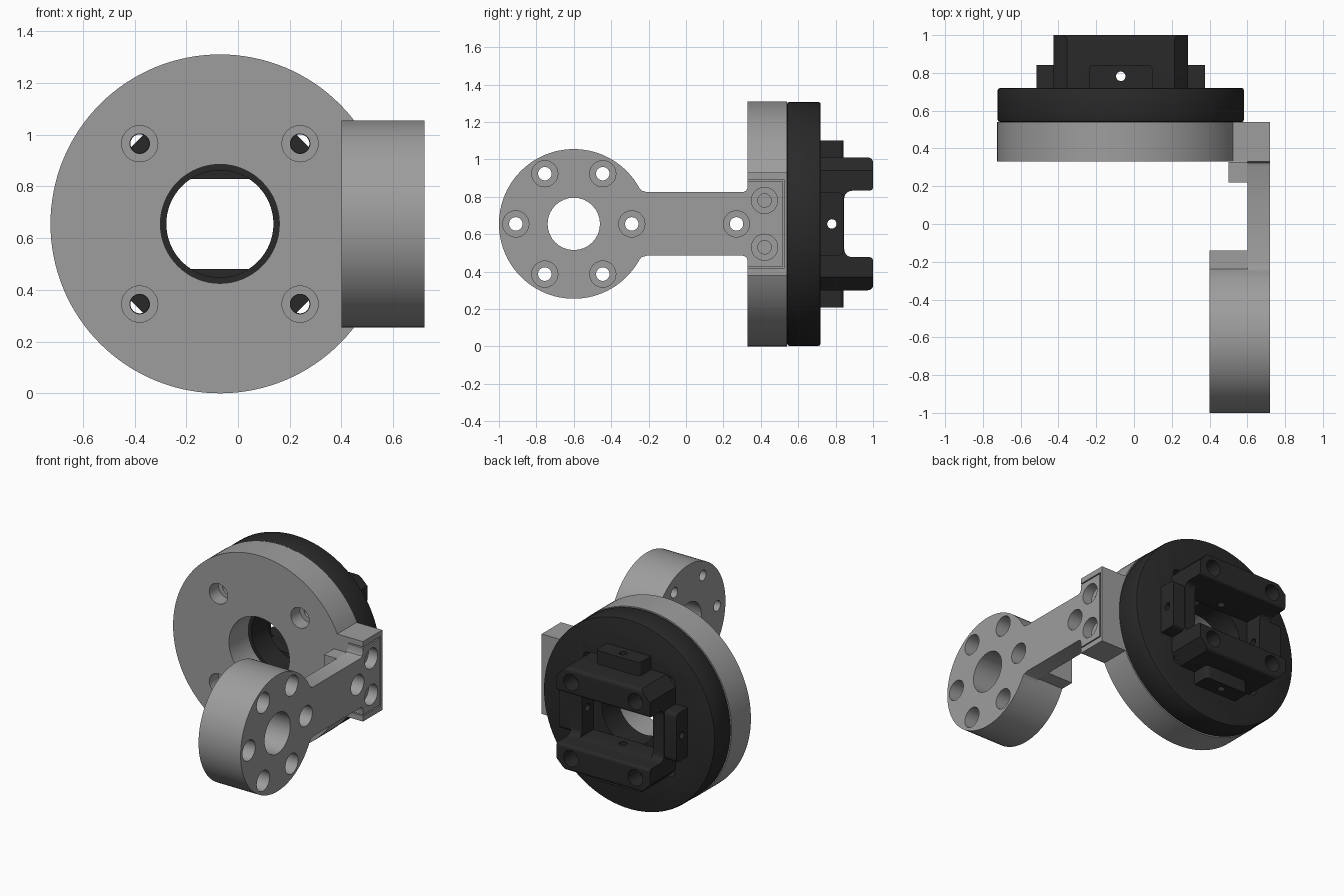
import bpy, bmesh, math
from mathutils import Vector

if "Cube" in bpy.data.objects:
    bpy.data.objects.remove(bpy.data.objects["Cube"])

CX, CZ = -0.07, 0.655          # axis of the round plates
HY = -0.60                     # axis of the hub on the arm


def material(name, v):
    m = bpy.data.materials.new(name)
    m.diffuse_color = (v, v, v, 1)
    m.use_nodes = True
    m.node_tree.nodes["Principled BSDF"].inputs["Base Color"].default_value = m.diffuse_color
    return m


GREY = material("machined_grey", 0.34)
DARK = material("dark_plastic", 0.022)


def circle(u, v, r, n=48):
    return [(u + r * math.cos(2 * math.pi * i / n), v + r * math.sin(2 * math.pi * i / n)) for i in range(n)]


def rect(u0, u1, v0, v1):
    return [(u0, v0), (u1, v0), (u1, v1), (u0, v1)]


def rounded(pts):
    """Points are (u, v, corner radius)."""
    out = []
    for i, (u, v, r) in enumerate(pts):
        p = Vector((u, v))
        if r == 0:
            out.append((u, v))
            continue
        a = p + (Vector(pts[i - 1][:2]) - p).normalized() * r
        b = p + (Vector(pts[(i + 1) % len(pts)][:2]) - p).normalized() * r
        for k in range(6):
            t = k / 5
            q = a * (1 - t) ** 2 + p * 2 * t * (1 - t) + b * t * t
            out.append((q.x, q.y))
    return out


def prism(name, pts, axis, a, b, mat=None):
    """Extrude a profile along an axis: x uses (y,z), y uses (x,z), z uses (x,y)."""
    place = {'x': lambda u, v, w: (w, u, v),
             'y': lambda u, v, w: (u, w, v),
             'z': lambda u, v, w: (u, v, w)}[axis]
    bm = bmesh.new()
    lo = [bm.verts.new(place(u, v, a)) for u, v in pts]
    hi = [bm.verts.new(place(u, v, b)) for u, v in pts]
    bm.faces.new(lo)
    bm.faces.new(hi)
    n = len(pts)
    for i in range(n):
        j = (i + 1) % n
        bm.faces.new((lo[i], lo[j], hi[j], hi[i]))
    bmesh.ops.recalc_face_normals(bm, faces=bm.faces)
    me = bpy.data.meshes.new(name)
    bm.to_mesh(me)
    bm.free()
    ob = bpy.data.objects.new(name, me)
    bpy.context.collection.objects.link(ob)
    if mat:
        me.materials.append(mat)
    return ob


def apply(ob, mod):
    bpy.context.view_layer.objects.active = ob
    bpy.ops.object.modifier_apply(modifier=mod.name)


def boolean(ob, others, op='DIFFERENCE'):
    for o in others:
        m = ob.modifiers.new("bool", 'BOOLEAN')
        m.operation, m.object, m.solver = op, o, 'EXACT'
        apply(ob, m)
        bpy.data.objects.remove(o, do_unlink=True)


def drill(axis, u, v, r, a, b):
    return prism("cutter", circle(u, v, r, 32), axis, a, b)


def smooth(ob):
    bpy.ops.object.select_all(action='DESELECT')
    ob.select_set(True)
    bpy.context.view_layer.objects.active = ob
    bpy.ops.object.shade_smooth_by_angle(angle=math.radians(30))


SIGNS = [(sx, sz) for sx in (-1, 1) for sz in (-1, 1)]

# Grey round plate with the square lug for the arm in one outline
R, LUG = 0.655, 0.275
a0 = math.asin(LUG / R)
outline = [(CX + R * math.cos(t), CZ + R * math.sin(t))
           for t in (a0 + (2 * math.pi - 2 * a0) * i / 110 for i in range(111))]
outline += [(0.72, CZ - LUG), (0.72, CZ + LUG)]
plate = prism("mounting_plate", outline, 'y', 0.33, 0.54, GREY)
cuts = [prism("cutter", circle(CX, CZ, 0.23, 64), 'y', 0.2, 0.7),
        prism("cutter", rect(0.30, 0.523, CZ - 0.238, CZ + 0.238), 'x', 0.61, 0.8)]
for sx, sz in SIGNS:
    cuts += [drill('y', CX + sx * 0.31, CZ + sz * 0.31, 0.07, 0.2, 0.43),
             drill('y', CX + sx * 0.31, CZ + sz * 0.31, 0.038, 0.4, 0.7)]
boolean(plate, cuts)
smooth(plate)

# Arm: hub, flat bar with flared end, and the two bosses behind the bar
arm = prism("arm", circle(HY, CZ, 0.40, 96), 'x', 0.40, 0.72, GREY)
half = [(-0.35, 0.17), (-0.257, 0.2), (-0.237, 0.178), (-0.21, 0.17), (0.305, 0.17),
        (0.322, 0.177), (0.33, 0.195), (0.33, 0.23), (0.515, 0.23)]
bar = [(y, CZ + z) for y, z in half] + [(y, CZ - z) for y, z in reversed(half)]
boolean(arm, [prism("bar", bar, 'x', 0.60, 0.72, GREY),
              prism("hub_boss", rect(-0.4, -0.14, CZ - 0.168, CZ + 0.168), 'x', 0.40, 0.65, GREY),
              prism("end_boss", rect(0.22, 0.328, CZ - 0.168, CZ + 0.168), 'x', 0.50, 0.65, GREY)],
        'UNION')
cuts = [drill('x', HY, CZ, 0.14, 0.2, 0.9)]
for i in range(6):
    t = math.pi * i / 3
    y, z = HY + 0.31 * math.cos(t), CZ + 0.31 * math.sin(t)
    cuts += [drill('x', y, z, 0.07, 0.52, 0.9), drill('x', y, z, 0.036, 0.2, 0.6)]
cuts += [drill('x', 0.27, CZ, 0.07, 0.62, 0.9), drill('x', 0.27, CZ, 0.036, 0.2, 0.7)]
for s in (-1, 1):
    cuts += [drill('x', 0.42, CZ + s * 0.125, 0.07, 0.65, 0.9),
             drill('x', 0.42, CZ + s * 0.125, 0.036, 0.615, 0.7)]
boolean(arm, cuts)
smooth(arm)

# Dark round flange with softened rims
flange = prism("flange", circle(CX, CZ, 0.652, 112), 'y', 0.54, 0.72, DARK)
bev = flange.modifiers.new("rim", 'BEVEL')
bev.width, bev.segments, bev.limit_method, bev.angle_limit = 0.012, 2, 'ANGLE', math.radians(60)
apply(flange, bev)
cuts = [prism("cutter", circle(CX, CZ, 0.207, 64), 'y', 0.4, 0.9)]
cuts += [drill('y', CX + sx * 0.31, CZ + sz * 0.31, 0.036, 0.4, 0.9) for sx, sz in SIGNS]
boolean(flange, cuts)
smooth(flange)

# Rear socket: channelled profile trimmed by a square with chamfered corners
W, N = 0.355, 0.178
channel = rounded([(0.715, CZ - W, 0), (1.0, CZ - W, 0.03), (1.0, CZ - N, 0.02), (0.845, CZ - N, 0.05),
                   (0.845, CZ + N, 0.05), (1.0, CZ + N, 0.02), (1.0, CZ + W, 0.03), (0.715, CZ + W, 0)])
socket = prism("rear_socket", channel, 'x', CX - 0.5, CX + 0.5, DARK)
C = W - 0.07
octagon = [(W, -C), (W, C), (C, W), (-C, W), (-W, C), (-W, -C), (-C, -W), (C, -W)]
boolean(socket, [prism("trim", [(CX + x, CZ + z) for x, z in octagon], 'y', 0.5, 1.2, DARK)], 'INTERSECT')

# Four tabs around the socket
tabs = []
for s in (-1, 1):
    for axis, c, other in (('z', CX, CZ), ('x', CZ, CX)):
        ends = sorted((other + s * 0.31, other + s * 0.447))
        if axis == 'z':
            pts = rounded([(c - 0.168, 0.717, 0), (c + 0.168, 0.717, 0),
                           (c + 0.168, 0.843, 0.03), (c - 0.168, 0.843, 0.03)])
        else:
            pts = rounded([(0.717, c - 0.168, 0), (0.843, c - 0.168, 0.03),
                           (0.843, c + 0.168, 0.03), (0.717, c + 0.168, 0)])
        tabs.append(prism("tab", pts, axis, *ends, DARK))
boolean(socket, tabs, 'UNION')

# Inner pocket, cross holes through the tabs and corner screw recesses
cuts = [prism("cutter", rect(CX - 0.27, CX + 0.27, CZ - 0.174, CZ + 0.174), 'y', 0.6, 1.2),
        drill('x', 0.78, CZ, 0.025, CX - 0.8, CX + 0.8),
        drill('z', CX, 0.782, 0.025, CZ - 0.8, CZ + 0.8)]
for sx, sz in SIGNS:
    cuts += [drill('y', CX + sx * 0.245, CZ + sz * 0.262, 0.056, 0.88, 1.2),
             drill('y', CX + sx * 0.245, CZ + sz * 0.262, 0.03, 0.76, 0.95)]
boolean(socket, cuts)
smooth(socket)
